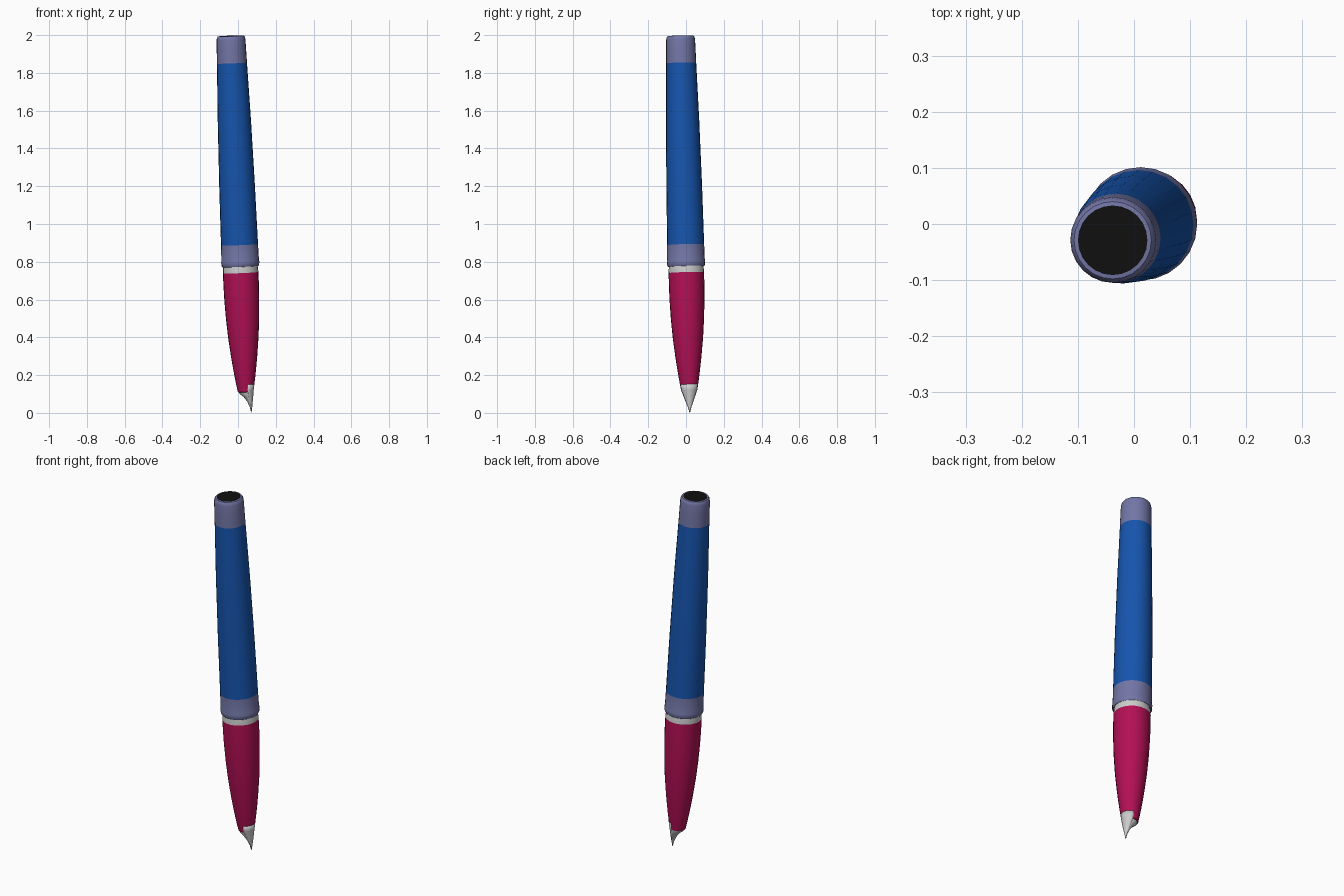
import bpy, bmesh, math
from mathutils import Vector

if "Cube" in bpy.data.objects:
    bpy.data.objects.remove(bpy.data.objects["Cube"])

# Leaning axis of the pen
BASE = Vector((0.045, 0.02, 0.0))
TOP = Vector((-0.038, -0.029, 1.996))
D = (TOP - BASE).normalized()
U = (Vector((1, 0, 0)) - D * D.x).normalized()
V = D.cross(U)
SIDES = 24


def axis(z):
    return BASE + (TOP - BASE) * (z / TOP.z)


def material(name, rgb):
    m = bpy.data.materials.new(name)
    m.diffuse_color = (*rgb, 1)
    m.use_nodes = True
    m.node_tree.nodes["Principled BSDF"].inputs["Base Color"].default_value = m.diffuse_color
    return m


def loft(name, rings, mat=None, start=True, end=True, arc=None):
    """rings: (z, offset toward nib side, radius u, radius v)"""
    bm = bmesh.new()
    loops = []
    n = SIDES if arc is None else 10
    for z, off, ru, rv in rings:
        c = axis(z) + U * off
        loop = []
        for i in range(n):
            if arc is None:
                a = 2 * math.pi * i / n
            else:
                a = -arc + 2 * arc * i / (n - 1)
            loop.append(bm.verts.new(c + U * ru * math.cos(a) + V * rv * math.sin(a)))
        loops.append(loop)
    for a, b in zip(loops, loops[1:]):
        for i in range(n if arc is None else n - 1):
            j = (i + 1) % n
            bm.faces.new((a[i], a[j], b[j], b[i]))
    if arc is None:
        if start:
            bm.faces.new(loops[0][::-1])
        if end:
            bm.faces.new(loops[-1])
        bmesh.ops.recalc_face_normals(bm, faces=bm.faces)
    me = bpy.data.meshes.new(name)
    bm.to_mesh(me)
    bm.free()
    ob = bpy.data.objects.new(name, me)
    bpy.context.collection.objects.link(ob)
    if mat:
        me.materials.append(mat)
    bpy.ops.object.select_all(action='DESELECT')
    bpy.context.view_layer.objects.active = ob
    ob.select_set(True)
    bpy.ops.object.shade_smooth_by_angle(angle=math.radians(35))
    return ob


def turned(name, profile, mat=None, **kw):
    return loft(name, [(z, 0, r, r) for z, r in profile], mat, **kw)


blue = material("blue", (0.008, 0.09, 0.42))
red = material("crimson", (0.45, 0.005, 0.09))
band = material("band", (0.17, 0.18, 0.38))
black = material("black", (0.005, 0.005, 0.005))

# Cap: barrel, rim band and end band
turned("cap_barrel", [(0.89, 0.098), (1.2, 0.0945), (1.55, 0.088), (1.852, 0.0795)],
       blue, start=False, end=False)
turned("cap_rim_band", [(0.795, 0.088), (0.777, 0.093), (0.775, 0.096), (0.782, 0.100),
                        (0.80, 0.101), (0.805, 0.0995), (0.89, 0.098)],
       band, end=False)
turned("cap_end_band", [(1.852, 0.0795), (1.92, 0.078), (1.975, 0.0765), (1.988, 0.074),
                        (1.995, 0.069), (1.996, 0.062)], band, start=False, end=False)
turned("cap_end_disc", [(1.985, 0.062), (1.996, 0.062)], black)

# Grip: neck ring and tapering hood
turned("neck_ring", [(0.742, 0.0938), (0.765, 0.0925), (0.795, 0.088)])
turned("grip_hood", [(0.108, 0.034), (0.112, 0.041), (0.15, 0.048), (0.2, 0.056),
                     (0.25, 0.063), (0.3, 0.0695), (0.4, 0.0805), (0.5, 0.088),
                     (0.6, 0.0925), (0.68, 0.094), (0.742, 0.0938)], red, end=False)

# Feed under the nib, narrowing toward the tip
loft("feed", [(0.002, 0.025, 0.001, 0.001), (0.03, 0.025, 0.006, 0.009),
              (0.06, 0.020, 0.014, 0.020), (0.085, 0.012, 0.024, 0.030),
              (0.10, 0.003, 0.034, 0.036), (0.115, 0.0, 0.038, 0.038)])

# Curved nib leaf on the outer side
nib = loft("nib", [(0.0, 0.025, 0.0015, 0.0015), (0.03, 0.022, 0.010, 0.010),
                   (0.06, 0.015, 0.021, 0.022), (0.09, 0.007, 0.033, 0.033),
                   (0.12, 0.0, 0.0435, 0.0435), (0.15, 0.0, 0.0485, 0.0485)],
           arc=math.radians(75))
mod = nib.modifiers.new("thickness", 'SOLIDIFY')
mod.thickness = 0.002
